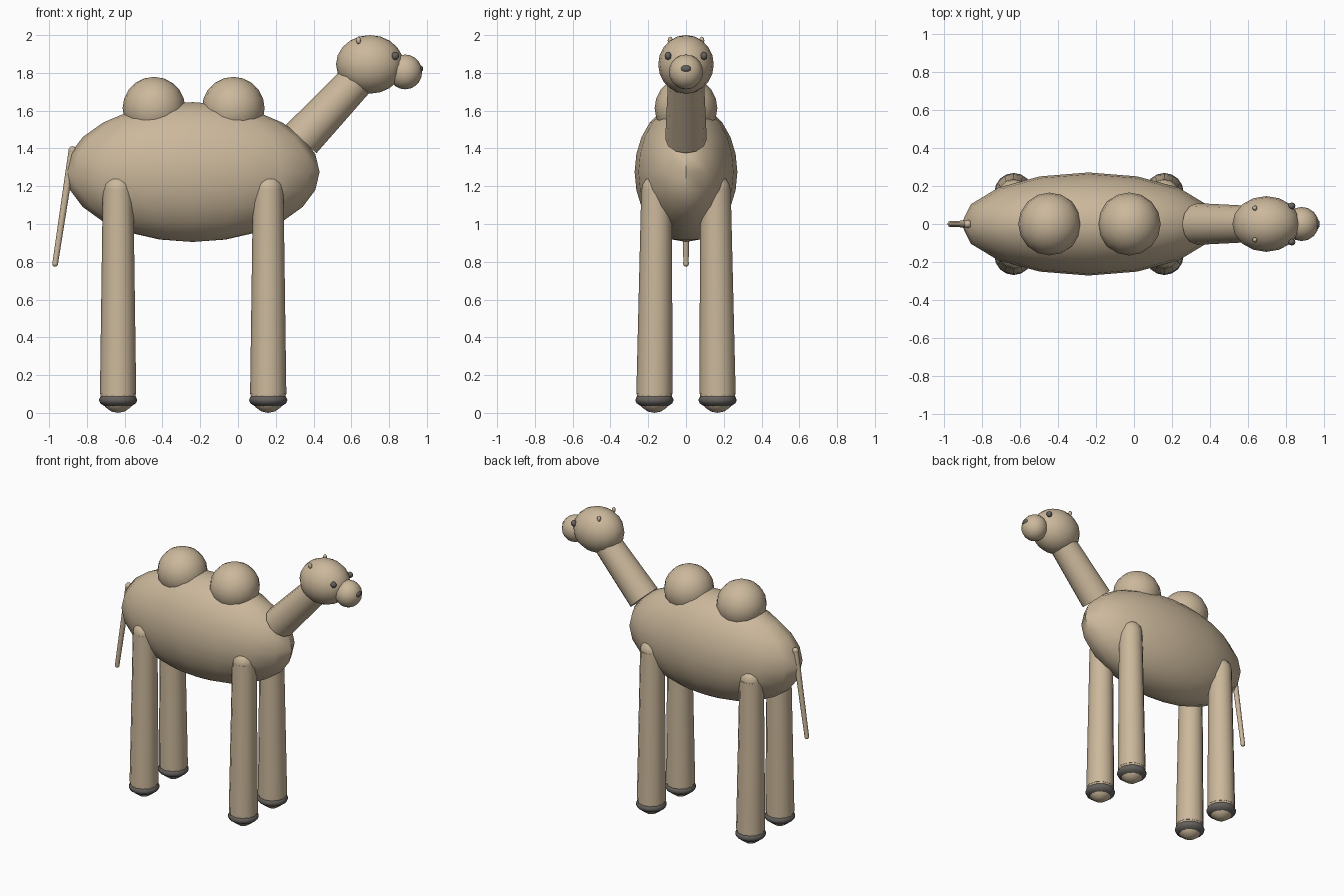
import bpy
import math
from mathutils import Vector

cube = bpy.data.objects.get("Cube")
if cube:
    bpy.data.objects.remove(cube, do_unlink=True)


def make_material(name, colour):
    mat = bpy.data.materials.new(name)
    mat.use_nodes = True
    mat.diffuse_color = (*colour, 1)
    mat.node_tree.nodes["Principled BSDF"].inputs["Base Color"].default_value = (*colour, 1)
    return mat


TAN = make_material("tan fur", (0.60, 0.48, 0.33))
DARK = make_material("dark grey", (0.13, 0.12, 0.11))


def finish(name, mat):
    obj = bpy.context.object
    obj.name = name
    obj.data.materials.append(mat)
    bpy.ops.object.transform_apply(location=False, rotation=True, scale=True)
    bpy.ops.object.shade_smooth_by_angle(angle=math.radians(50))
    return obj


def ball(name, centre, radii, mat=TAN, segments=16, rings=10):
    bpy.ops.mesh.primitive_uv_sphere_add(
        segments=segments, ring_count=rings, radius=1, location=centre,
        rotation=(0, 0, 0))
    bpy.context.object.scale = radii
    return finish(name, mat)


def limb(name, start, end, r_start, r_end, sides=12):
    start, end = Vector(start), Vector(end)
    axis = end - start
    bpy.ops.mesh.primitive_cone_add(
        vertices=sides, radius1=r_start, radius2=r_end, depth=axis.length,
        location=(start + end) / 2,
        rotation=axis.to_track_quat('Z', 'Y').to_euler())
    return finish(name, TAN)


# Body and humps
ball("body", (-0.24, 0, 1.275), (0.672, 0.272, 0.37), rings=12)
for name, x in (("rear_hump", -0.445), ("front_hump", -0.025)):
    ball(name, (x, 0, 1.613), (0.166, 0.166, 0.166))

# Neck and head
limb("neck", (0.335, 0, 1.45), (0.65, 0, 1.785), 0.11, 0.094)
ball("head", (0.698, 0, 1.845), (0.179, 0.147, 0.155))
ball("muzzle", (0.885, 0, 1.805), (0.09, 0.09, 0.092))
ball("nose", (0.965, 0, 1.822), (0.015, 0.028, 0.018), DARK, 12, 8)

for side, s in (("left", 1), ("right", -1)):
    # The head looks along +x, so its left is +y
    ball(side + "_eye", (0.832, s * 0.095, 1.89), (0.02, 0.018, 0.021), DARK, 12, 8)
    ball(side + "_ear", (0.638, s * 0.084, 1.972), (0.013, 0.013, 0.02), TAN, 10, 6)

    # Legs with rounded ends and padded feet
    for end, x in (("front", 0.16), ("rear", -0.635)):
        name = f"{end}_{side}_"
        top, bottom = (x, s * 0.156, 1.18), (x, s * 0.167, 0.1)
        limb(name + "leg", bottom, top, 0.096, 0.081)
        ball(name + "leg_top", top, (0.08, 0.08, 0.08), segments=12, rings=8)
        ball(name + "sole", bottom, (0.094, 0.094, 0.1), segments=12, rings=8)
        ball(name + "foot", (x, s * 0.167, 0.068), (0.102, 0.102, 0.045), DARK, 16, 8)

# Tail
limb("tail", (-0.877, 0, 1.39), (-0.968, 0, 0.79), 0.02, 0.015, 10)
ball("tail_root", (-0.877, 0, 1.39), (0.022, 0.022, 0.022), segments=10, rings=6)
ball("tail_tip", (-0.968, 0, 0.79), (0.016, 0.016, 0.016), segments=10, rings=6)
